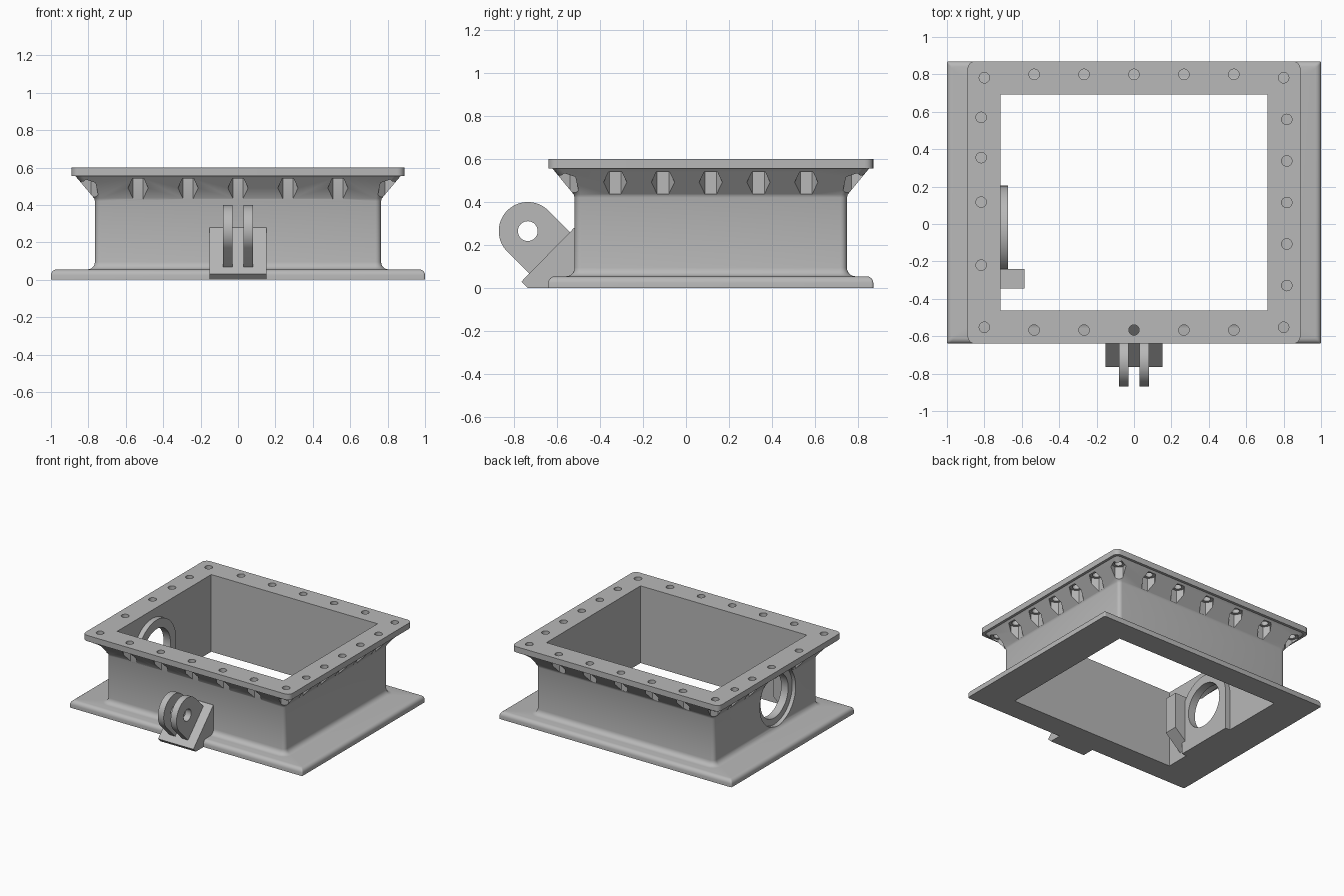
import bpy, bmesh, math
from mathutils import Matrix, Vector

cube = bpy.data.objects.get("Cube")
if cube:
    bpy.data.objects.remove(cube, do_unlink=True)

grey = bpy.data.materials.new("plain grey")
grey.use_nodes = True
grey.diffuse_color = (0.48, 0.48, 0.48, 1)
grey.node_tree.nodes["Principled BSDF"].inputs["Base Color"].default_value = (0.48, 0.48, 0.48, 1)

CY = 0.115          # middle of the frame along y


def make(name, bm):
    bmesh.ops.recalc_face_normals(bm, faces=bm.faces)
    mesh = bpy.data.meshes.new(name)
    bm.to_mesh(mesh)
    bm.free()
    mesh.materials.append(grey)
    ob = bpy.data.objects.new(name, mesh)
    bpy.context.collection.objects.link(ob)
    return ob


def activate(ob):
    bpy.ops.object.select_all(action='DESELECT')
    ob.select_set(True)
    bpy.context.view_layer.objects.active = ob


def cut(ob, cutter):
    activate(ob)
    mod = ob.modifiers.new("cut", 'BOOLEAN')
    mod.operation = 'DIFFERENCE'
    mod.solver = 'EXACT'
    mod.object = cutter
    bpy.ops.object.modifier_apply(modifier=mod.name)
    bpy.data.objects.remove(cutter, do_unlink=True)


def smooth(ob):
    activate(ob)
    bpy.ops.object.shade_smooth_by_angle(angle=math.radians(30))


def add_prism(bm, pts, x0, x1):
    """Extrude a (y, z) outline along x."""
    face = bm.faces.new([bm.verts.new((x0, y, z)) for y, z in pts])
    ext = bmesh.ops.extrude_face_region(bm, geom=[face])
    verts = [v for v in ext["geom"] if isinstance(v, bmesh.types.BMVert)]
    bmesh.ops.translate(bm, verts=verts, vec=(x1 - x0, 0, 0))


def add_cylinder(bm, r, start, end, sides=32, turn=0.0):
    a, b = Vector(start), Vector(end)
    rot = (b - a).to_track_quat('Z', 'Y').to_matrix().to_4x4()
    bmesh.ops.create_cone(bm, cap_ends=True, segments=sides, radius1=r, radius2=r,
                          depth=(b - a).length,
                          matrix=Matrix.Translation((a + b) / 2) @ rot @ Matrix.Rotation(turn, 4, 'Z'))


def arc(cy, cz, r, a0, a1, n=24):
    angles = [math.radians(a0 + (a1 - a0) * i / n) for i in range(n + 1)]
    return [(cy + r * math.cos(a), cz + r * math.sin(a)) for a in angles]


def rounded_rect(hx, hy, r, n=5):
    pts = []
    for k, (sx, sy) in enumerate([(1, 1), (-1, 1), (-1, -1), (1, -1)]):
        pts += arc(sx * (hx - r), sy * (hy - r), r, 90 * k, 90 * k + 90, n)
    return pts


# Frame: half width, half depth, corner radius and height of each section
sections = [(0.715, 0.5775, 0, 0), (1, 0.755, 0.01, 0), (1, 0.755, 0.01, 0.025)]
for i in range(1, 5):       # rounded base rim
    a = math.radians(22.5 * i)
    d = 0.03 * (1 - math.cos(a))
    sections.append((1 - d, 0.755 - d, 0.01, 0.025 + 0.03 * math.sin(a)))
for i in range(6):          # fillet from base to wall
    a = math.radians(18 * i)
    d = 0.04 * (1 - math.sin(a))
    sections.append((0.765 + d, 0.6325 + d, 0.03 + d, 0.095 - 0.04 * math.cos(a)))
sections += [(0.765, 0.6325, 0.03, 0.42), (0.769, 0.6365, 0.03, 0.435),
             (0.87, 0.735, 0.035, 0.555), (0.89, 0.755, 0.04, 0.555),
             (0.89, 0.755, 0.04, 0.6), (0.715, 0.5775, 0, 0.6)]
bm = bmesh.new()
loops = [[bm.verts.new((x, y + CY, z)) for x, y in rounded_rect(hx, hy, r)]
         for hx, hy, r, z in sections]
for i, low in enumerate(loops):
    high = loops[(i + 1) % len(loops)]
    for j in range(len(low)):
        k = (j + 1) % len(low)
        bm.faces.new((low[j], low[k], high[k], high[j]))
bmesh.ops.remove_doubles(bm, verts=bm.verts, dist=0.0001)
frame = make("frame", bm)

# Bolt holes with hexagonal nut pockets under the flange: x, y, turn
bolts = []
for i in range(-2, 3):
    bolts += [(i * 0.267, -0.567, 0), (i * 0.267, 0.80, 0), (0.817, CY + i * 0.222, 30)]
bolts += [(-0.817, y, 30) for y in (0.57, 0.355, 0.117, -0.22)]
for sx in (-1, 1):
    for sy in (-1, 1):
        bolts.append((sx * 0.80, CY + sy * 0.667, 15 if sx == sy else 45))
holes, pockets = bmesh.new(), bmesh.new()
for x, y, turn in bolts:
    add_cylinder(holes, 0.028, (x, y, 0.5), (x, y, 0.7), 24)
    flat = [(x + 0.054 * math.cos(math.radians(turn + 60 * k)),
             y + 0.054 * math.sin(math.radians(turn + 60 * k))) for k in range(6)]
    face = pockets.faces.new([pockets.verts.new((px, py, 0.40)) for px, py in flat])
    ext = bmesh.ops.extrude_face_region(pockets, geom=[face])
    bmesh.ops.translate(pockets, vec=(0, 0, 0.14),
                        verts=[v for v in ext["geom"] if isinstance(v, bmesh.types.BMVert)])
cut(frame, make("pocket_cutter", pockets))
cut(frame, make("bolt_cutter", holes))

# Round port with a shallow outer recess in the -x wall
PY, PZ = -0.035, 0.295
for r, inner in ((0.22, -0.735), (0.17, -0.6)):
    bm = bmesh.new()
    add_cylinder(bm, r, (-0.95, PY, PZ), (inner, PY, PZ), 48)
    cut(frame, make("port_cutter", bm))
smooth(frame)

# Arched boss around the port inside the wall
bm = bmesh.new()
add_prism(bm, arc(PY, PZ, 0.24, 0, 180, 32) + [(PY - 0.24, 0.0), (PY + 0.24, 0.0)], -0.72, -0.675)
boss = make("port_boss", bm)
bm = bmesh.new()
add_cylinder(bm, 0.17, (-0.95, PY, PZ), (-0.6, PY, PZ), 48)
cut(boss, make("boss_cutter", bm))
smooth(boss)

# Inner stop block with a sloping underside
bm = bmesh.new()
lower, upper = [], []
for y, group in ((-0.345, lower), (-0.24, upper)):
    for x, z in ((-0.72, 0.05), (-0.585, 0.17), (-0.585, 0.45), (-0.72, 0.45)):
        group.append(bm.verts.new((x, y, z)))
bm.faces.new(lower)
bm.faces.new(upper)
for i in range(4):
    k = (i + 1) % 4
    bm.faces.new((lower[i], lower[k], upper[k], upper[i]))
make("inner_stop", bm)

# Wedge that carries the front hinge
bm = bmesh.new()
add_prism(bm, [(-0.51, 0), (-0.735, 0), (-0.765, 0.03), (-0.52, 0.28), (-0.51, 0.28)], -0.152, 0.152)
make("hinge_wedge", bm)

# Pair of hinge lugs with a pin hole
for side, x0 in (("right", -0.08), ("left", 0.03)):
    bm = bmesh.new()
    outline = arc(-0.735, 0.265, 0.135, 45, 225, 28) + [(-0.71, 0.05), (-0.53, 0.25)]
    add_prism(bm, outline, x0, x0 + 0.05)
    lug = make("hinge_lug_" + side, bm)
    bm = bmesh.new()
    add_cylinder(bm, 0.046, (-0.2, -0.735, 0.265), (0.2, -0.735, 0.265))
    cut(lug, make("pin_cutter", bm))
    smooth(lug)
